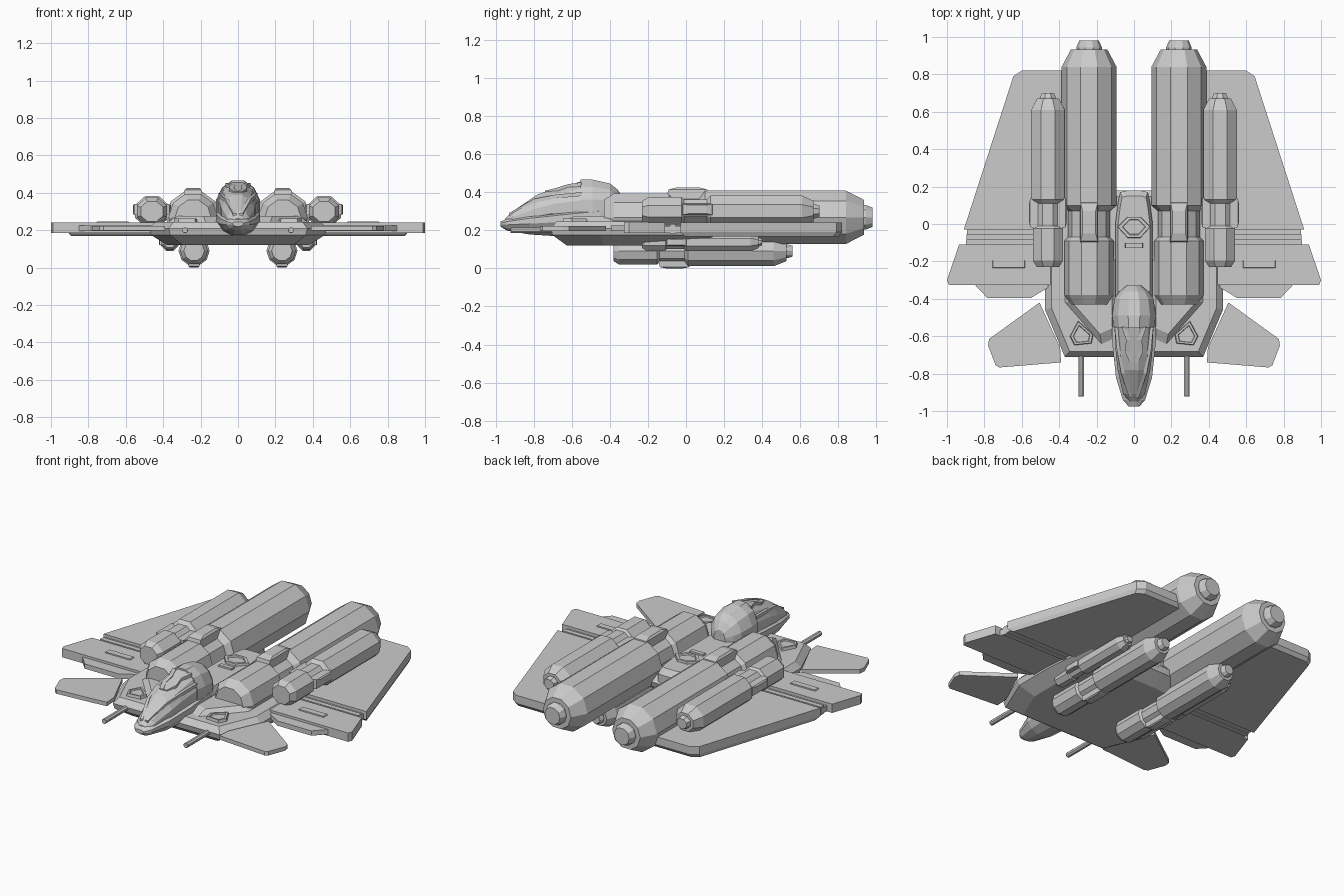
import bpy, bmesh
from math import sin, cos, pi

if "Cube" in bpy.data.objects:
    bpy.data.objects.remove(bpy.data.objects["Cube"])


def loft(name, rings, mirror=False):
    """Skin a list of equal-length point rings and cap both ends."""
    bm = bmesh.new()
    rows = [[bm.verts.new(p) for p in ring] for ring in rings]
    n = len(rows[0])
    for a, b in zip(rows, rows[1:]):
        for i in range(n):
            j = (i + 1) % n
            bm.faces.new((a[i], a[j], b[j], b[i]))
    bm.faces.new(rows[0])
    bm.faces.new(rows[-1])
    bmesh.ops.recalc_face_normals(bm, faces=bm.faces)
    me = bpy.data.meshes.new(name)
    bm.to_mesh(me)
    bm.free()
    ob = bpy.data.objects.new(name, me)
    bpy.context.collection.objects.link(ob)
    if mirror:
        ob.modifiers.new("Mirror", 'MIRROR').use_mirror_merge = False
    return ob


def slab(name, pts, layers, mirror=True):
    """Stack a plan outline at (z, scale about its centre) layers."""
    cx = sum(p[0] for p in pts) / len(pts)
    cy = sum(p[1] for p in pts) / len(pts)
    return loft(name, [[(cx + (x - cx) * s, cy + (y - cy) * s, z) for x, y in pts]
                       for z, s in layers], mirror)


def both(half):
    return half + [(-x, y) for x, y in reversed(half)]


def tube(name, x, z, n, profile, zs=1.0):
    """Faceted tube along y with a flat top; profile holds (y, radius)."""
    rings = [[(x + r * sin(2 * pi * (i + .5) / n), y, z + zs * r * cos(2 * pi * (i + .5) / n))
              for i in range(n)] for y, r in profile]
    return loft(name, rings, True)


def pod(name, x, z, n, r, y0, w0, w1, y1, tail, zs=1.0):
    """Front cap, narrow waist, long rear barrel, tapered nozzle."""
    c = r * .35
    tube(name, x, z, n, [
        (y0, r * .66), (y0 + c, r * .9), (w0 - c * .4, r * .9), (w0, r * .76),
        (w1 - c * .6, r * .76), (w1, r), (y1 - tail * 1.0, r),
        (y1 - tail * .33, r * .66), (y1 - tail * .33, r * .46),
        (y1 - tail * .25, r * .46), (y1, r * .36)], zs)


def clip(name, x, z, ang, r0, r1, w, ya, yb):
    """Trapezoid clamp standing out of a pod waist at an angle."""
    dx, dz = sin(ang), cos(ang)
    d = (yb - ya) * .25

    def ring(r, wd, a, b):
        return [(x + dx * r + dz * s * wd, y, z + dz * r - dx * s * wd)
                for s, y in ((-1, a), (1, a), (1, b), (-1, b))]
    loft(name, [ring(r0, w * 1.4, ya, yb), ring(r1 * .93, w * 1.3, ya + d * .3, yb - d * .3),
                ring(r1, w, ya + d, yb - d)], True)


# Engines and pods
pod("main_engine", .24, .268, 10, .147, -.43, -.07, .10, .98, .14)
clip("main_engine_clamp", .24, .268, 0, .08, .157, .035, -.11, .13)
pod("outer_pod", .46, .30, 8, .097, -.23, -.01, .13, .70, .09, .92)
for k, a in enumerate((pi / 2, -pi / 2)):
    clip("outer_pod_clamp_%d" % k, .46, .31, a, .05, .102, .022, -.03, .15)
pod("lower_pod", .235, .090, 10, .083, -.38, -.14, .01, .56, .10)
clip("lower_pod_clamp", .235, .090, pi, .04, .09, .022, -.15, .03)
pod("small_lower_pod", .365, .138, 8, .052, -.23, -.10, .0, .40, .06)
clip("small_pod_clamp", .365, .138, pi / 2, .03, .058, .014, -.11, .01)

# Wings
slab("rear_wing", [(.3, .82), (.6, .82), (.645, .79), (.91, -.03), (.3, -.03)],
     [(.168, .95), (.19, 1), (.24, 1)])
slab("wing_joint", [(.3, -.02), (.89, -.02), (.9, -.12), (.3, -.12)], [(.185, 1), (.222, 1)])
slab("joint_rib", [(.4, -.055), (.895, -.055), (.895, -.085), (.4, -.085)],
     [(.18, 1), (.232, 1)])
slab("front_wing", [(.3, -.11), (.935, -.11), (1.0, -.30), (.99, -.325), (.3, -.325)],
     [(.185, 1), (.24, 1)])
slab("wing_flap", [(.42, -.31), (.865, -.31), (.785, -.395), (.55, -.395), (.46, -.34)],
     [(.195, 1), (.225, 1)])
slab("wing_panel", [(.58, -.195), (.76, -.195), (.76, -.235), (.58, -.235)],
     [(.235, 1), (.247, .93)])
slab("canard", [(.505, -.42), (.775, -.615), (.78, -.65), (.74, -.755), (.72, -.767),
                (.39, -.74), (.395, -.66)], [(.197, 1), (.222, 1)])

# Hull plate, upper shoulders and spine
slab("hull", both([(.13, -.71), (.37, -.71), (.475, -.46), (.475, -.20), (.44, .16), (.08, .18)]),
     [(.12, .80), (.175, .98), (.21, 1), (.245, .93)], False)
slab("shoulder", [(.08, -.62), (.17, -.66), (.38, -.42), (.38, -.15), (.08, -.15)],
     [(.235, 1), (.275, .72)])
slab("spine", both([(.10, -.50), (.10, .0), (.085, .12), (.075, .17), (.04, .178)]),
     [(.2, 1), (.27, 1), (.305, .85)], False)
slab("spine_hatch", both([(.035, -.075), (.09, -.015), (.035, .04)]),
     [(.29, 1), (.32, .95), (.32, .7), (.312, .65)], False)
slab("spine_step", both([(.05, -.13), (.05, -.10)]), [(.29, 1), (.315, .9)], False)
slab("hull_hatch", [(.30, -.515), (.345, -.60), (.32, -.65), (.225, -.64), (.215, -.59)],
     [(.235, 1), (.262, .9), (.262, .7), (.255, .65)])

# Guns
tube("gun_barrel", .283, .20, 8, [(-.922, .014), (-.92, .016), (-.80, .016), (-.69, .016)])


def body(name, stations, n=12):
    """Loft of cross-sections given as (y, half width, middle z, top z, bottom z)."""
    rings = []
    for y, w, m, t, b in stations:
        ring = []
        for i in range(n):
            a = 2 * pi * (i + .5) / n
            s = cos(a) / cos(pi / n)
            ring.append((w * sin(a) / sin(pi * .5 - pi / n * (n % 4 == 2)), y,
                         m + s * ((t - m) if s > 0 else (m - b))))
        rings.append(ring)
    return loft(name, rings)


# Cockpit: lower tub, glazed nose, rear hood
body("cockpit_tub", [(-.975, .03, .235, .245, .22), (-.94, .062, .24, .262, .198),
                     (-.82, .10, .255, .285, .178), (-.62, .122, .275, .31, .165),
                     (-.45, .118, .29, .33, .165), (-.36, .09, .29, .33, .18)])
body("canopy", [(-.95, .025, .245, .262, .23), (-.91, .06, .26, .30, .22),
                (-.78, .09, .29, .388, .23), (-.70, .10, .31, .415, .23),
                (-.55, .108, .32, .457, .23), (-.50, .10, .32, .45, .23)])
body("canopy_hood", [(-.555, .112, .325, .466, .22), (-.49, .121, .325, .466, .21),
                     (-.40, .108, .32, .446, .21), (-.36, .08, .315, .415, .22),
                     (-.33, .04, .31, .37, .24)])

# Raised canopy frame strips
loft("canopy_frame", [[(x - w, y, z - .02), (x + w, y, z - .02), (x + w, y, z), (x - w, y, z)]
                      for x, w, y, z in ((.012, .012, -.74, .408), (.035, .014, -.68, .423),
                                         (.03, .012, -.62, .442), (.055, .012, -.55, .452))], True)
loft("canopy_side_frame", [[(x - .012, y, z - .02), (x + .006, y, z - .02),
                            (x + .006, y, z), (x - .012, y, z)]
                           for x, y, z in ((.02, -.93, .29), (.062, -.80, .365),
                                           (.085, -.68, .388), (.098, -.55, .40))], True)
